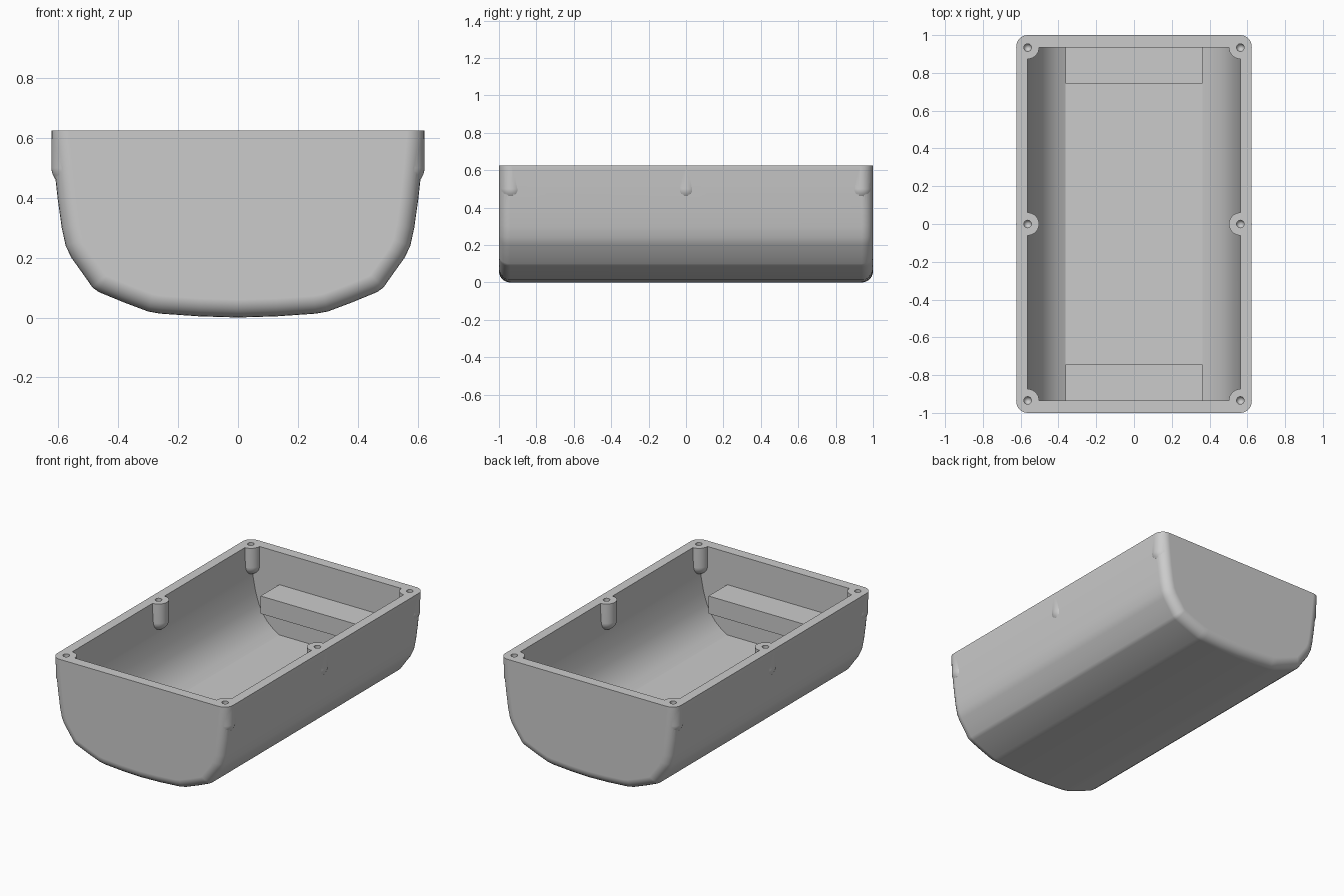
import bpy, bmesh, math
from mathutils import Vector

if "Cube" in bpy.data.objects:
    bpy.data.objects.remove(bpy.data.objects["Cube"])

TOP = 0.625
OVER = 0.7          # parts run past the rim and are trimmed flat at the end

grey = bpy.data.materials.new("plain grey")
grey.use_nodes = True
grey.diffuse_color = (0.6, 0.6, 0.6, 1)
grey.node_tree.nodes["Principled BSDF"].inputs["Base Color"].default_value = grey.diffuse_color


def loft(name, rings):
    """Closed solid skinned through rings of equal point count."""
    bm = bmesh.new()
    loops = [[bm.verts.new(p) for p in ring] for ring in rings]
    n = len(loops[0])
    for a, b in zip(loops, loops[1:]):
        for i in range(n):
            j = (i + 1) % n
            bm.faces.new((a[i], a[j], b[j], b[i]))
    bm.faces.new(loops[0])
    bm.faces.new(loops[-1])
    bmesh.ops.recalc_face_normals(bm, faces=bm.faces)
    mesh = bpy.data.meshes.new(name)
    bm.to_mesh(mesh)
    bm.free()
    mesh.materials.append(grey)
    obj = bpy.data.objects.new(name, mesh)
    bpy.context.collection.objects.link(obj)
    return obj


def box(name, lo, hi):
    return loft(name, [[(lo[0], lo[1], z), (hi[0], lo[1], z),
                        (hi[0], hi[1], z), (lo[0], hi[1], z)] for z in (lo[2], hi[2])])


def peg(name, x, y, r, z_round, sides):
    """Upright post with a rounded lower end."""
    levels = [(r, OVER)]
    for k in range(8):
        a = math.radians(12 * k)
        levels.append((r * math.cos(a), z_round - r * math.sin(a)))
    rings = [[(x + q * math.cos(2 * math.pi * i / sides),
               y + q * math.sin(2 * math.pi * i / sides), z) for i in range(sides)]
             for q, z in levels]
    return loft(name, rings)


def mirrored(half):
    return half + [(-x, z) for x, z in reversed(half) if x > 0]


def inset(profile, d):
    """Move a cross-section inward, keeping its top ends level."""
    out = []
    for i, (x, z) in enumerate(profile):
        if i in (0, len(profile) - 1):
            out.append((x - math.copysign(d, x), z))
            continue
        p, q = profile[i - 1], profile[i + 1]
        n1 = Vector((p[1] - z, x - p[0])).normalized()
        n2 = Vector((z - q[1], q[0] - x)).normalized()
        n = (n1 + n2).normalized()
        n *= d / max(n.dot(n1), 0.5)
        out.append((x - n.x, z - n.y))
    return out


def combine(target, other, operation):
    mod = target.modifiers.new("cut", 'BOOLEAN')
    mod.operation, mod.solver, mod.object = operation, 'EXACT', other
    graph = bpy.context.evaluated_depsgraph_get()
    mesh = bpy.data.meshes.new_from_object(target.evaluated_get(graph))
    target.modifiers.clear()
    target.data = mesh
    bpy.data.objects.remove(other)


# outer hull with filleted ends
outer = mirrored([(0.624, OVER), (0.623, 0.6), (0.614, 0.5), (0.603, 0.4), (0.589, 0.3),
                  (0.576, 0.24), (0.557, 0.2), (0.521, 0.15), (0.486, 0.1), (0.465, 0.085),
                  (0.38, 0.05), (0.3, 0.02), (0.26, 0.013), (0.13, 0.004), (0, 0)])
R = 0.06
stations = [(1 - R + R * math.sin(a), R * (1 - math.cos(a)))
            for a in (math.radians(15 * k) for k in range(7))]
stations = [(-y, d) for y, d in reversed(stations)] + stations
hull = loft("hull_tray", [[(x, y, z) for x, z in inset(outer, d)] for y, d in stations])

# hollow interior
inner = mirrored([(0.563, OVER + 0.1), (0.563, 0.58), (0.558, 0.5), (0.548, 0.42),
                  (0.53, 0.33), (0.507, 0.255), (0.48, 0.203), (0.445, 0.157),
                  (0.405, 0.123), (0.362, 0.096)])
combine(hull, loft("cavity", [[(x, y, z) for x, z in inner] for y in (-0.935, 0.935)]),
        'DIFFERENCE')

# end shelves
for s in (-1, 1):
    y0, y1 = sorted((s * 0.745, s * 0.96))
    combine(hull, box("shelf", (-0.362, y0, 0.305), (0.362, y1, 0.418)), 'UNION')

# screw bosses, then their holes
spots = [(sx * 0.563, y) for sx in (-1, 1) for y in (-0.934, 0, 0.934)]
for x, y in spots:
    combine(hull, peg("boss", x, y, 0.0605, 0.5, 40), 'UNION')
for x, y in spots:
    combine(hull, peg("screw_hole", x, y, 0.02, 0.52, 20), 'DIFFERENCE')

# flat rim
combine(hull, box("rim_trim", (-1, -2, TOP), (1, 2, 1)), 'DIFFERENCE')

bpy.context.view_layer.objects.active = hull
hull.select_set(True)
bpy.ops.object.shade_smooth_by_angle(angle=math.radians(28))
weighted = hull.modifiers.new("even shading", 'WEIGHTED_NORMAL')
weighted.keep_sharp = True
